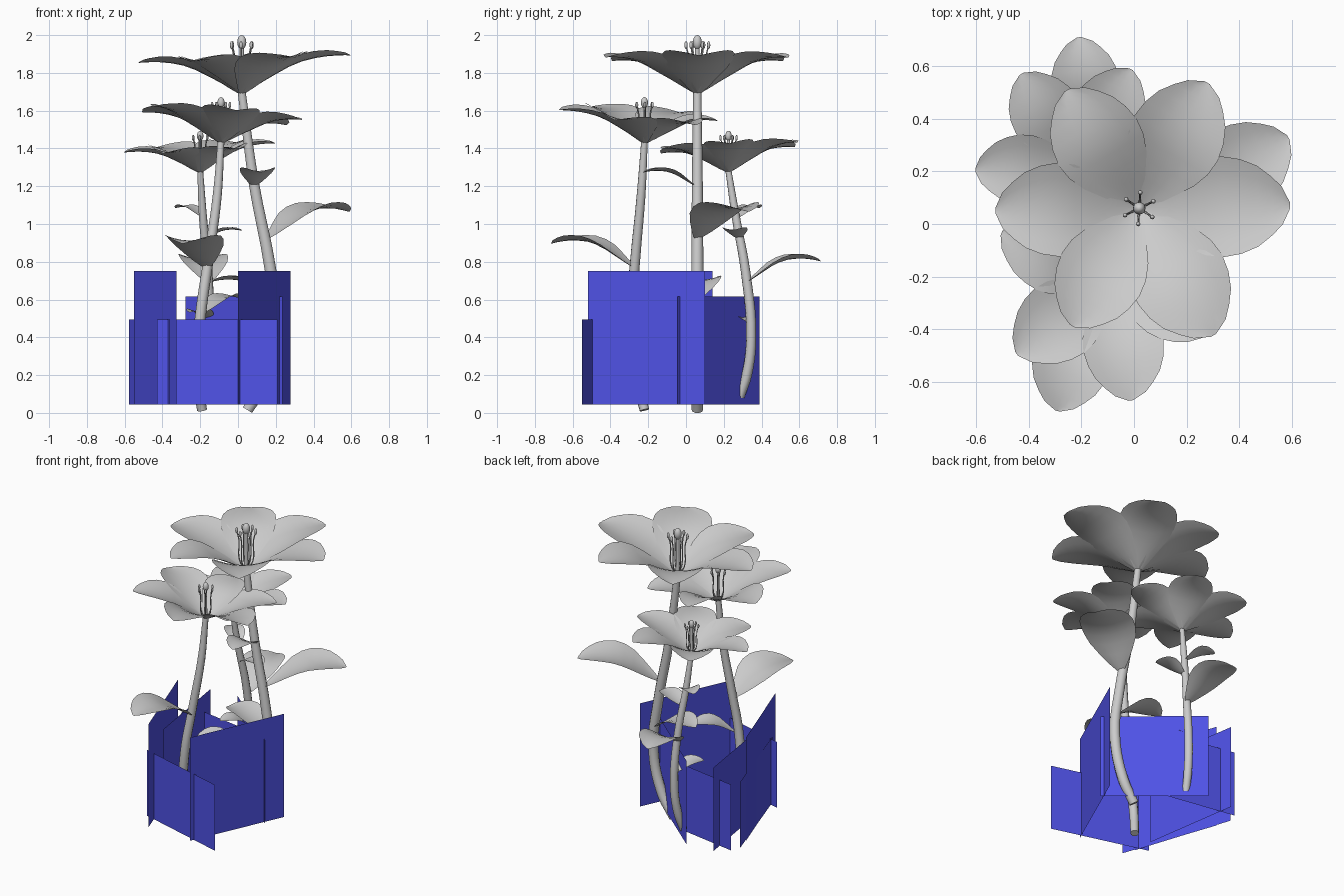
import bpy, bmesh, math
from mathutils import Vector, Matrix

if "Cube" in bpy.data.objects:
    bpy.data.objects.remove(bpy.data.objects["Cube"])

# outline of a petal or leaf: (fraction of length, half width, petal rise, leaf rise)
OUTLINE = [(0, .03, 0, 0), (.09, .1, .15, .17), (.2, .18, .35, .4), (.32, .265, .55, .65),
           (.44, .315, .74, .84), (.56, .33, .88, .96), (.68, .31, .96, 1.0),
           (.79, .265, 1.0, 1.0), (.88, .195, 1.01, .97), (.95, .125, 1.01, .93), (1, .02, 1.0, .89)]


def finish(name, bm, smooth=True):
    me = bpy.data.meshes.new(name)
    bm.to_mesh(me)
    bm.free()
    for p in me.polygons:
        p.use_smooth = smooth
    ob = bpy.data.objects.new(name, me)
    bpy.context.collection.objects.link(ob)
    return ob


def add_blade(bm, frame, angle, length, rise, kind, cup=.07):
    """Cupped sheet running out from the frame origin along the given angle."""
    turn = frame @ Matrix.Rotation(angle, 4, 'Z')
    rows = []
    for row in OUTLINE:
        t, w = row[0], row[1]
        if kind == 3 and t < .5:      # leaves are rounder near the base
            w *= 1 + .6 * (.5 - t)
        r = []
        for k in range(-3, 4):
            v = k / 3
            z = rise * row[kind] + cup * length * v * v * (w / .335)
            r.append(bm.verts.new(turn @ Vector((t * length, v * w * length, z))))
        rows.append(r)
    for a, b in zip(rows, rows[1:]):
        for k in range(6):
            bm.faces.new((a[k], b[k], b[k + 1], a[k + 1]))


def tube(name, points, radii, sides=3):
    """Smooth round tube through the points."""
    cu = bpy.data.curves.new(name, 'CURVE')
    cu.dimensions = '3D'
    cu.bevel_depth = 1
    cu.bevel_resolution = sides
    cu.resolution_u = 5
    cu.use_fill_caps = True
    sp = cu.splines.new('BEZIER')
    sp.bezier_points.add(len(points) - 1)
    for bp, p, r in zip(sp.bezier_points, points, radii):
        bp.co, bp.radius = p, r
        bp.handle_left_type = bp.handle_right_type = 'AUTO'
    ob = bpy.data.objects.new(name, cu)
    bpy.context.collection.objects.link(ob)
    return ob


def flower(label, centre, tilt, size, phase, lengths):
    # frame whose floor slopes by the tilt in x and y
    normal = Vector((-tilt[0], -tilt[1], 1)).normalized()
    frame = Matrix.Translation(centre) @ Vector((0, 0, 1)).rotation_difference(normal).to_matrix().to_4x4()
    # six petals
    bm = bmesh.new()
    for i in range(6):
        add_blade(bm, frame, math.radians(phase + 60 * i), .57 * size * lengths[i], .187 * size, 2)
    finish(label + "_petals", bm)
    # pistil, kept upright
    at = lambda x, y, z: Vector(centre) + Vector((x, y, z)) * size
    tube(label + "_pistil", [at(0, 0, .01), at(0, 0, .13), at(0, 0, .26)],
         [.014 * size, .011 * size, .012 * size])
    bm = bmesh.new()
    bmesh.ops.create_uvsphere(bm, u_segments=12, v_segments=8, radius=1,
                              matrix=Matrix.Translation(at(0, 0, .277))
                              @ Matrix.Diagonal((.024 * size, .024 * size, .038 * size, 1)))
    finish(label + "_pistil_head", bm)
    # stamens with small anthers
    bm = bmesh.new()
    for i in range(6):
        a = math.radians(phase + 25 + 60 * i)
        c, s = math.cos(a), math.sin(a)
        tube(label + "_stamen", [at(.02 * c, .02 * s, .02), at(.042 * c, .042 * s, .06),
                                 at(.046 * c, .046 * s, .2), at(.06 * c, .06 * s, .26)],
             [.004 * size] * 4, 1)
        bmesh.ops.create_uvsphere(bm, u_segments=8, v_segments=6, radius=1,
                                  matrix=Matrix.Translation(at(.06 * c, .06 * s, .262))
                                  @ Matrix.Diagonal((.009 * size, .009 * size, .021 * size, 1)))
    finish(label + "_anthers", bm)


def leaf(label, base, angle, length, rise=.32):
    bm = bmesh.new()
    add_blade(bm, Matrix.Translation(base), math.radians(angle), length, rise * length, 3)
    finish(label + "_leaf", bm)


# tall plant
flower("tall", (.02, .06, 1.685), (.036, 0), 1, 1, (1.02, .96, .92, .95, .9, .99))
tube("tall_stem", [(.05, .06, .015), (.14, .06, .16), (.205, .06, .45), (.168, .06, .78),
                   (.087, .06, 1.2), (.02, .06, 1.695)], [.03, .033, .033, .032, .029, .022])
leaf("tall_right", (.155, .06, .92), 32, .51)
leaf("tall_front", (.085, .05, 1.2), -83, .28, .29)
leaf("tall_low", (.19, .06, .60), 174, .33)

# middle plant
flower("middle", (-.09, -.22, 1.425), (-.08, -.08), .785, 38, (.95, .85, 1.03, 1.05, 1.05, 1))
tube("middle_stem", [(-.19, -.22, .015), (-.22, -.265, .2), (-.2, -.29, .5), (-.155, -.268, .82),
                     (-.11, -.238, 1.15), (-.09, -.22, 1.435)], [.026, .029, .029, .027, .024, .018])
leaf("middle_front", (-.165, -.27, .765), -106, .46)
leaf("middle_low", (-.18, -.28, .53), 45, .27)

# short plant
flower("short", (-.2, .225, 1.27), (.06, .05), .71, 2, (1, 1.04, 1.03, .98, .98, 1))
tube("short_stem", [(-.18, .285, .085), (-.165, .322, .2), (-.152, .345, .4), (-.16, .315, .75),
                    (-.185, .265, 1.03), (-.2, .225, 1.28)], [.024, .027, .027, .025, .022, .016])
leaf("short_back", (-.155, .32, .69), 98, .395)
leaf("short_left", (-.18, .27, 1.03), 142, .19)
leaf("short_right", (-.175, .28, .92), -12, .2, .25)
leaf("short_low", (-.14, .335, .475), -125, .2)

# upright blue foliage cards: end points and top height
blue = bpy.data.materials.new("foliage_blue")
blue.diffuse_color = (.08, .085, .8, 1)
blue.use_nodes = True
blue.node_tree.nodes["Principled BSDF"].inputs["Base Color"].default_value = blue.diffuse_color
cards = [((-.55, .14), (-.325, -.5), .75), ((0, -.52), (.277, .1), .75),
         ((-.277, .39), (.235, -.045), .615), ((-.47, .375), (-.37, -.28), .615),
         ((-.43, -.37), (.21, -.55), .495), ((-.578, .24), (-.36, -.42), .495),
         ((-.555, .305), (-.09, .225), .495)]
for (x0, y0), (x1, y1), top in cards:
    bm = bmesh.new()
    bm.faces.new([bm.verts.new(p) for p in
                  ((x0, y0, .045), (x1, y1, .045), (x1, y1, top), (x0, y0, top))])
    finish("foliage_card", bm, False).data.materials.append(blue)

# turn the tubes into smooth meshes
bpy.ops.object.select_all(action='DESELECT')
for ob in bpy.context.scene.objects:
    if ob.type == 'CURVE':
        ob.select_set(True)
        bpy.context.view_layer.objects.active = ob
bpy.ops.object.convert(target='MESH')
bpy.ops.object.shade_smooth_by_angle(angle=math.radians(40))
